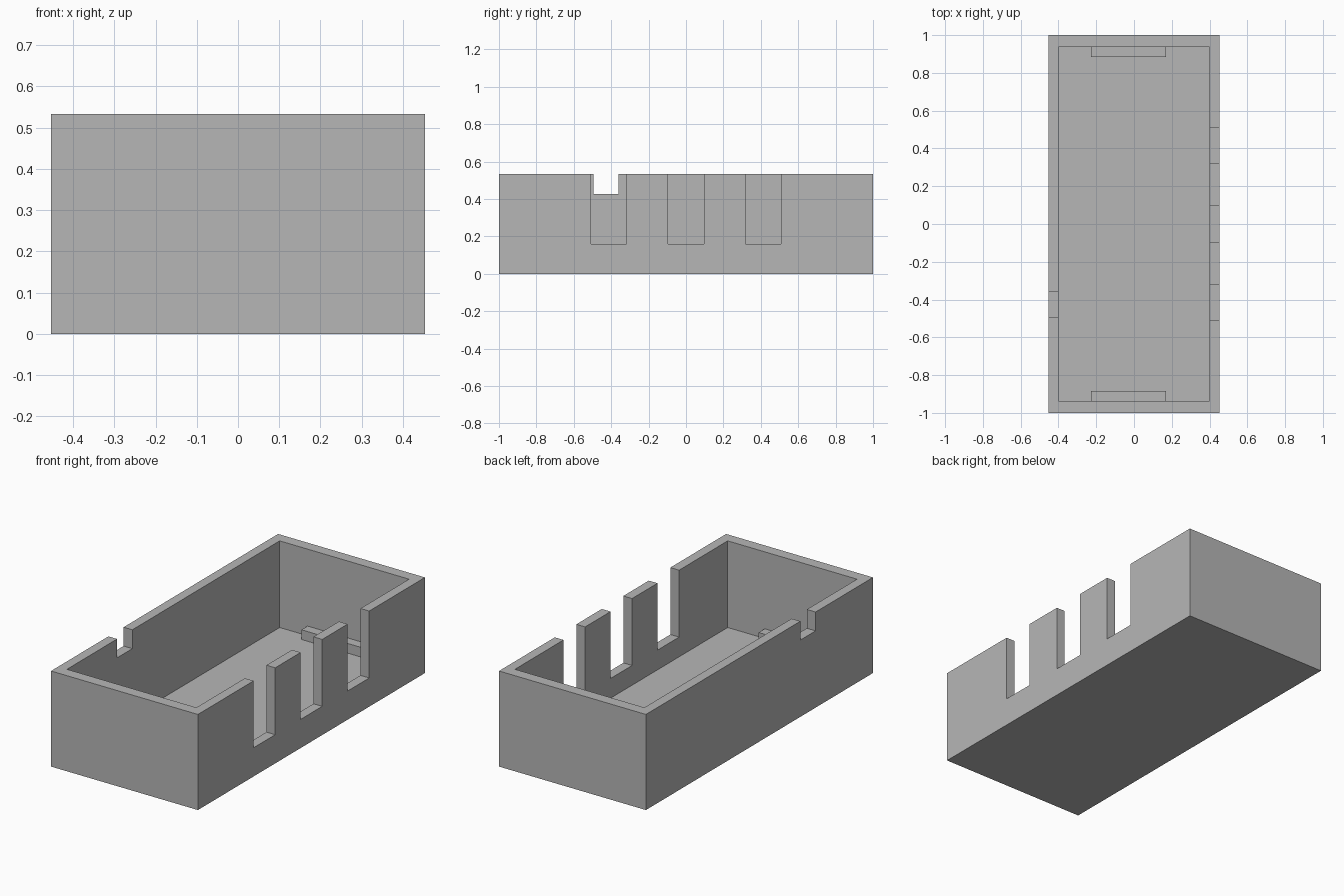
import bpy

cube = bpy.data.objects.get("Cube")
if cube:
    bpy.data.objects.remove(cube, do_unlink=True)

grey = bpy.data.materials.new("plain grey")
grey.use_nodes = True
GREY = (0.47, 0.47, 0.47, 1)
grey.diffuse_color = GREY
grey.node_tree.nodes["Principled BSDF"].inputs["Base Color"].default_value = GREY


def box(name, xs, ys, zs):
    """Box spanning the given ranges on each axis."""
    verts = [(x, y, z) for x in xs for y in ys for z in zs]
    faces = [(0, 1, 3, 2), (4, 6, 7, 5), (0, 4, 5, 1),
             (2, 3, 7, 6), (0, 2, 6, 4), (1, 5, 7, 3)]
    mesh = bpy.data.meshes.new(name)
    mesh.from_pydata(verts, [], faces)
    mesh.materials.append(grey)
    obj = bpy.data.objects.new(name, mesh)
    bpy.context.collection.objects.link(obj)
    return obj


W, L, H = 0.453, 1.0, 0.533        # half width, half length, height
IW, IL, FLOOR = 0.399, 0.937, 0.05  # inner half sizes and floor level
ABOVE = H + 0.2

# Open tray body
tray = box("tray", (-W, W), (-L, L), (0, H))
cutters = [box("cavity_cutter", (-IW, IW), (-IL, IL), (FLOOR, ABOVE))]

# Three tall slots in the left wall
for y in (-0.414, 0, 0.414):
    cutters.append(box("slot_cutter", (IW - 0.1, W + 0.1),
                       (y - 0.095, y + 0.095), (0.16, ABOVE)))

# One shallow notch in the right wall
cutters.append(box("notch_cutter", (-W - 0.1, -IW + 0.1),
                   (-0.495, -0.361), (0.428, ABOVE)))

for cutter in cutters:
    cutter.hide_render = True
    mod = tray.modifiers.new(cutter.name, 'BOOLEAN')
    mod.operation = 'DIFFERENCE'
    mod.solver = 'EXACT'
    mod.object = cutter

# Bake the cuts and drop the cutters
graph = bpy.context.evaluated_depsgraph_get()
cut_mesh = bpy.data.meshes.new_from_object(tray.evaluated_get(graph))
tray.modifiers.clear()
tray.data = cut_mesh
for cutter in cutters:
    bpy.data.objects.remove(cutter, do_unlink=True)

# Low support ledges on the floor at both ends
for name, side in (("front_ledge", -1), ("back_ledge", 1)):
    ys = sorted((side * 0.883, side * (IL + 0.01)))
    box(name, (-0.227, 0.17), ys, (FLOOR - 0.01, FLOOR + 0.054))
